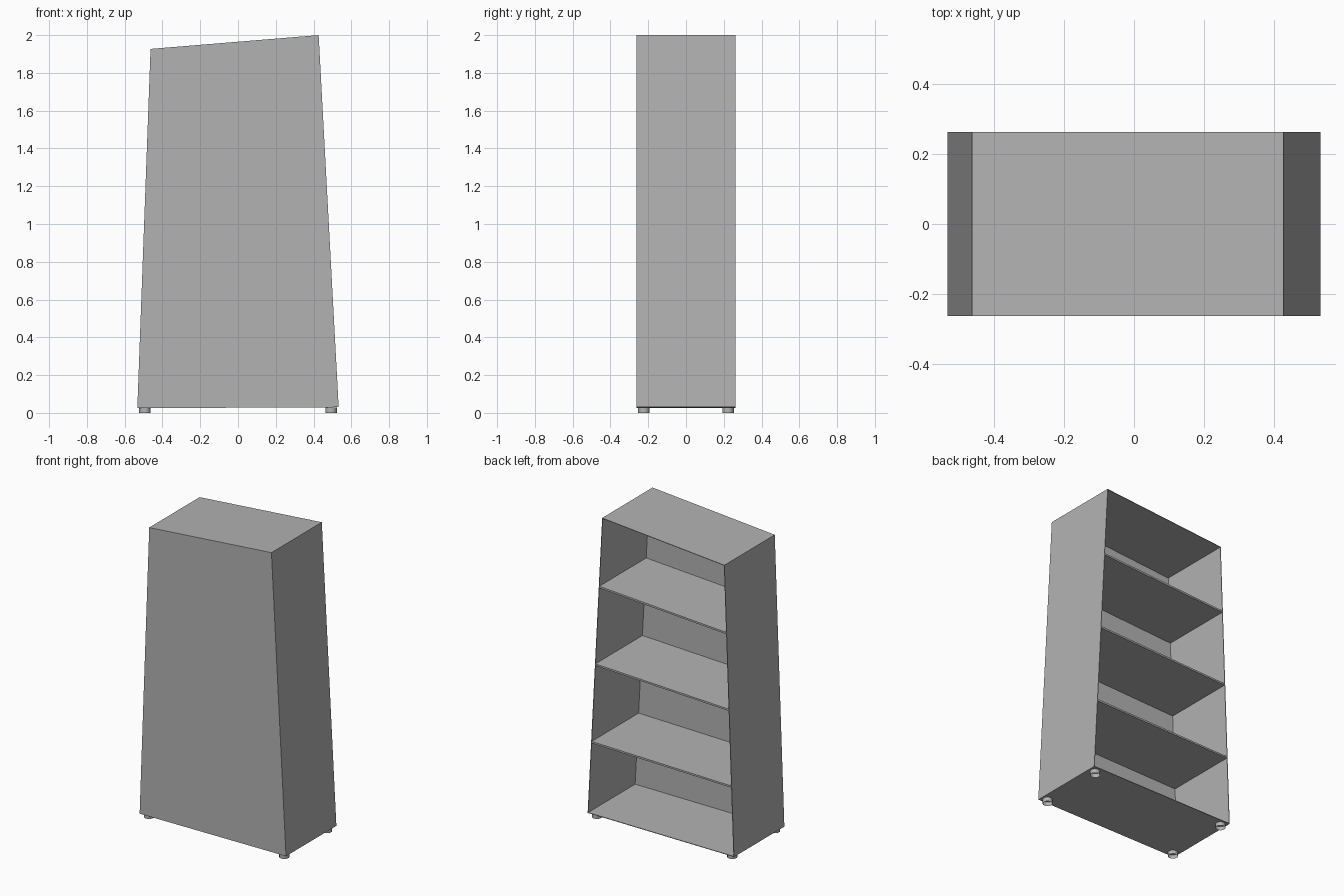
import bpy, bmesh
from mathutils import Vector

if "Cube" in bpy.data.objects:
    bpy.data.objects.remove(bpy.data.objects["Cube"])

# Carcass outline in x/z and depth
BL, BR = Vector((-0.533, 0.025)), Vector((0.533, 0.030))
TL, TR = Vector((-0.463, 1.927)), Vector((0.427, 2.0))
Y0, Y1 = -0.262, 0.262
SKIN = 0.004         # outer board thickness
PANEL = 0.036        # front panel thickness
SHELF = 0.006        # shelf thickness as a share of the height

grey = bpy.data.materials.new("dark_grey")
grey.diffuse_color = (0.45, 0.45, 0.45, 1)
grey.use_nodes = True
grey.node_tree.nodes["Principled BSDF"].inputs["Base Color"].default_value = grey.diffuse_color


def edge_point(u, v):
    """Point on the outline: u across (0 left, 1 right), v up."""
    return BL.lerp(TL, v).lerp(BR.lerp(TR, v), u)


def patch(name, u0, u1, v0, v1, y0, y1):
    """Board covering part of the outline, extruded in depth."""
    quad = [edge_point(u, v) for u, v in ((u0, v0), (u1, v0), (u1, v1), (u0, v1))]
    bm = bmesh.new()
    face = bm.faces.new([bm.verts.new((p[0], y0, p[1])) for p in quad])
    ext = bmesh.ops.extrude_face_region(bm, geom=[face])
    verts = [e for e in ext["geom"] if isinstance(e, bmesh.types.BMVert)]
    bmesh.ops.translate(bm, verts=verts, vec=(0, y1 - y0, 0))
    bmesh.ops.recalc_face_normals(bm, faces=bm.faces)
    me = bpy.data.meshes.new(name)
    bm.to_mesh(me)
    bm.free()
    me.materials.append(grey)
    bpy.context.collection.objects.link(bpy.data.objects.new(name, me))


# Closed front panel
patch("front_panel", 0, 1, 0, 1, Y0, Y0 + PANEL)

# Leaning side panels
patch("left_side", 0, SKIN, 0, 1, Y0 + PANEL, Y1)
patch("right_side", 1 - SKIN, 1, 0, 1, Y0 + PANEL, Y1)

# Bottom, three fanned shelves, and sloping top
levels = [("bottom", 0, 0.002), ("lower_shelf", 0.237, SHELF),
          ("middle_shelf", 0.5, SHELF), ("upper_shelf", 0.763, SHELF),
          ("top", 0.998, 0.002)]
for name, v, thick in levels:
    patch(name, SKIN, 1 - SKIN, v, v + thick, Y0 + PANEL, Y1)

# Round hollow feet
for sx, side in ((-0.493, "left"), (0.493, "right")):
    for sy, end in ((-0.223, "front"), (0.223, "back")):
        bpy.ops.mesh.primitive_cylinder_add(vertices=24, radius=0.03, depth=0.028,
                                            end_fill_type='NOTHING',
                                            location=(sx, sy, 0.014))
        foot = bpy.context.object
        foot.name = f"{end}_{side}_foot"
        foot.data.materials.append(grey)
        bpy.ops.object.shade_smooth_by_angle()
